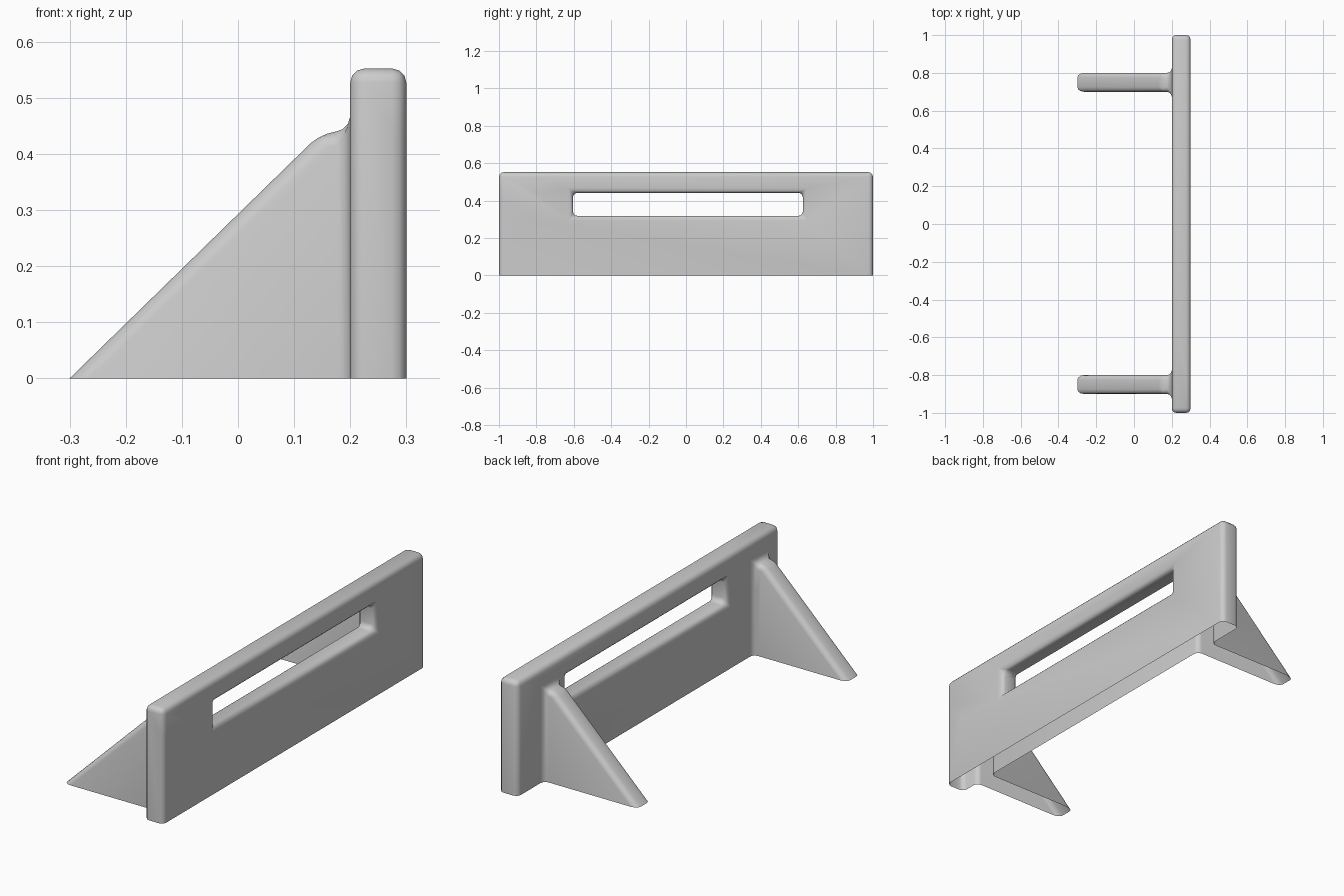
import bpy
import bmesh

cube = bpy.data.objects.get("Cube")
if cube:
    bpy.data.objects.remove(cube, do_unlink=True)

BACK, FRONT, TIP = 0.2, 0.3, -0.3
TOP = 0.552
SLOT_Y, SLOT_Z = (-0.605, 0.625), (0.318, 0.442)
BRACES = [(-0.9, -0.8), (0.7, 0.8)]

bm = bmesh.new()


def face(points):
    bm.faces.new([bm.verts.new(p) for p in points])


ys = sorted([-1, 1, *SLOT_Y, *BRACES[0], *BRACES[1]])
zs = [0, *SLOT_Z, TOP]

# Upright panel: both walls, leaving the slot and the brace roots open
for x in (BACK, FRONT):
    for y0, y1 in zip(ys, ys[1:]):
        for z0, z1 in zip(zs, zs[1:]):
            in_slot = (y0, y1) == SLOT_Y and (z0, z1) == SLOT_Z
            in_brace = x == BACK and (y0, y1) in BRACES and z1 <= SLOT_Z[1]
            if not (in_slot or in_brace):
                face([(x, y0, z0), (x, y1, z0), (x, y1, z1), (x, y0, z1)])

# Panel ends and top; the underside stays open
for y in (-1, 1):
    face([(BACK, y, z) for z in zs] + [(FRONT, y, z) for z in reversed(zs)])
face([(BACK, y, TOP) for y in ys] + [(FRONT, y, TOP) for y in reversed(ys)])

# Slot lining
(y0, y1), (z0, z1) = SLOT_Y, SLOT_Z
rim = [(y0, z0), (y1, z0), (y1, z1), (y0, z1)]
for a, b in zip(rim, rim[1:] + rim[:1]):
    face([(BACK, *a), (BACK, *b), (FRONT, *b), (FRONT, *a)])

# Triangular braces: two sides, the slope and a short ledge
profile = [(TIP, 0), (0.148, 0.437), (BACK, SLOT_Z[1])]
for y0, y1 in BRACES:
    for y in (y0, y1):
        face([(x, y, z) for x, z in profile + [(BACK, SLOT_Z[0]), (BACK, 0)]])
    for (xa, za), (xb, zb) in zip(profile, profile[1:]):
        face([(xa, y0, za), (xa, y1, za), (xb, y1, zb), (xb, y0, zb)])

# Weld into one skin and merge coplanar faces
bmesh.ops.remove_doubles(bm, verts=bm.verts[:], dist=0.0001)
bmesh.ops.recalc_face_normals(bm, faces=bm.faces[:])
bmesh.ops.dissolve_limit(bm, angle_limit=0.02, verts=bm.verts[:], edges=bm.edges[:])

mesh = bpy.data.meshes.new("barrier_panel")
bm.to_mesh(mesh)
bm.free()
obj = bpy.data.objects.new("barrier_panel", mesh)
bpy.context.collection.objects.link(obj)

# Single grey material
grey = bpy.data.materials.new("light_grey")
grey.use_nodes = True
colour = (0.6, 0.6, 0.6, 1)
grey.diffuse_color = colour
grey.node_tree.nodes["Principled BSDF"].inputs["Base Color"].default_value = colour
mesh.materials.append(grey)

# Rounded edges and blended joints
bevel = obj.modifiers.new("rounding", "BEVEL")
bevel.width = 0.025
bevel.segments = 3
bevel.limit_method = "ANGLE"
for p in mesh.polygons:
    p.use_smooth = True
